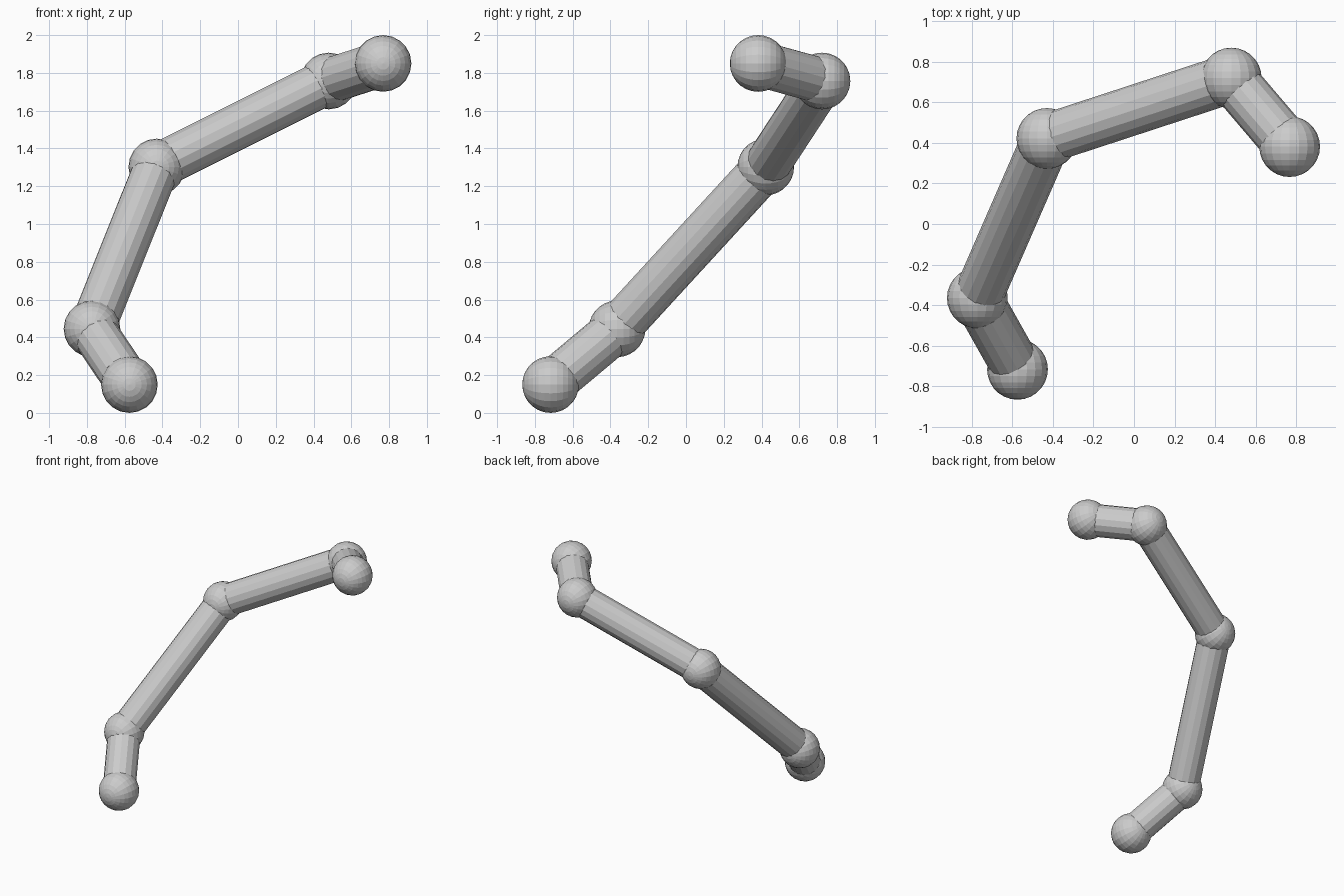
import bpy, math
from mathutils import Vector

if "Cube" in bpy.data.objects:
    bpy.data.objects.remove(bpy.data.objects["Cube"])

BALL_R = 0.15
ROD_R = 0.122
SIDES = 16

# Joint centres along the bent chain, low end to high end
points = [Vector(p) for p in (
    (-0.575, -0.717, 0.15),
    (-0.773, -0.365, 0.445),
    (-0.43, 0.422, 1.302),
    (0.48, 0.72, 1.757),
    (0.768, 0.382, 1.85),
)]


def ball(name, centre):
    # poles point front and back
    bpy.ops.mesh.primitive_uv_sphere_add(segments=20, ring_count=14, radius=BALL_R,
                                         location=centre,
                                         rotation=(math.pi / 2, 0, 0))
    bpy.context.object.name = name


def rod(name, a, b):
    d = b - a
    bpy.ops.mesh.primitive_cylinder_add(vertices=SIDES, radius=ROD_R, depth=d.length,
                                        location=(a + b) / 2)
    ob = bpy.context.object
    ob.name = name
    ob.rotation_euler = d.to_track_quat('Z', 'Y').to_euler()


# Balls at both ends and every bend
for i, p in enumerate(points):
    ball("end_ball" if i in (0, len(points) - 1) else "joint_ball", p)

# Rods between neighbouring balls
for a, b in zip(points, points[1:]):
    rod("rod", a, b)
